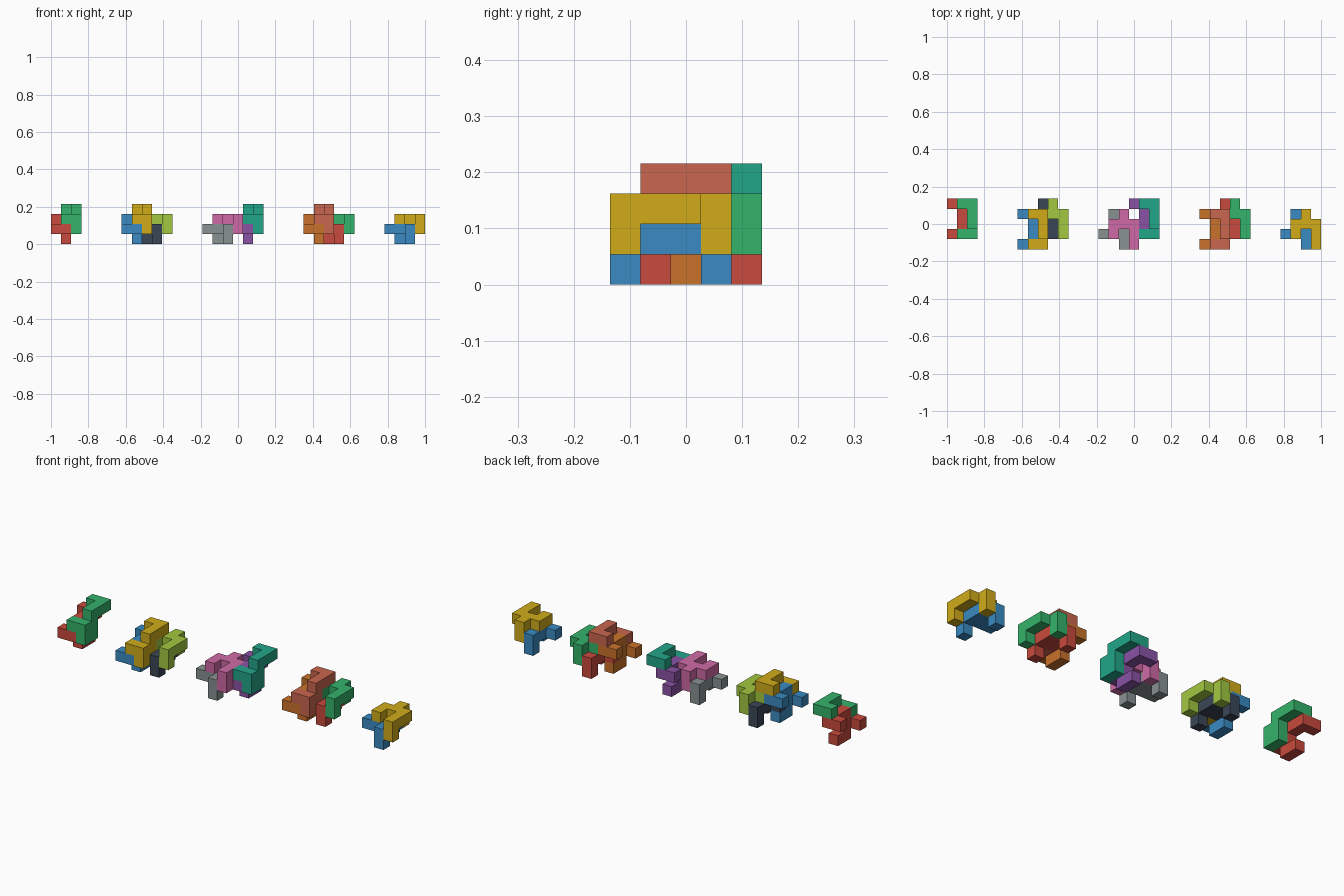
import bpy, bmesh
from mathutils import Vector

if "Cube" in bpy.data.objects:
    bpy.data.objects.remove(bpy.data.objects["Cube"])

S = 2 / 37                      # edge of one unit cube
ORIGIN = Vector((-1, -2.5 * S, 0))

# Each piece is a list of bars: first cell, last cell (inclusive)
TALL_CORE = [((1, 2, 0), (1, 3, 0)), ((1, 2, 1), (1, 2, 2)), ((0, 1, 1), (1, 1, 1)),
             ((1, 3, 2), (1, 4, 2)), ((0, 4, 2), (0, 4, 2))]
TALL_SHELL = [((2, 2, 3), (2, 4, 3)), ((1, 4, 3), (1, 4, 3)),
              ((2, 1, 1), (2, 2, 2)), ((1, 1, 2), (1, 1, 2))]
FLAT_CORE = [((0, 1, 1), (2, 1, 1)), ((2, 0, 0), (2, 0, 1)), ((1, 2, 1), (2, 2, 1)),
             ((1, 3, 0), (1, 3, 1))]
FLAT_SHELL = [((1, 2, 2), (3, 2, 2)), ((1, 1, 2), (1, 1, 2)), ((3, 0, 2), (3, 1, 2)),
              ((3, 0, 1), (3, 0, 1)), ((2, 3, 1), (2, 3, 2))]

COLORS = {
    "red": "c94a3d", "green": "34b36a", "blue": "3a8ac2", "yellow": "d1ac1a",
    "orange": "c9722a", "coral": "c9664e", "purple": "8a52a5", "teal": "22a688",
    "pink": "cf6aa6", "grey": "879191", "lime": "a2c840", "slate": "3a4656",
}


def material(name):
    mat = bpy.data.materials.get(name)
    if mat is None:
        mat = bpy.data.materials.new(name)
        rgb = [int(COLORS[name][i:i + 2], 16) / 255 for i in (0, 2, 4)]
        mat.diffuse_color = [((c + 0.055) / 1.055) ** 2.4 for c in rgb] + [1]
        mat.use_nodes = True
        mat.node_tree.nodes["Principled BSDF"].inputs["Base Color"].default_value = mat.diffuse_color
    return mat


def cells_of(bars):
    return {(x, y, z) for a, b in bars
            for x in range(a[0], b[0] + 1)
            for y in range(a[1], b[1] + 1)
            for z in range(a[2], b[2] + 1)}


def piece(name, bars, color, dx, dy):
    """Skin a set of unit cubes, keeping only the outer faces."""
    cells = cells_of(bars)
    bm = bmesh.new()
    for cell in cells:
        for axis in range(3):
            for side in (0, 1):
                near = list(cell)
                near[axis] += 2 * side - 1
                if tuple(near) in cells:
                    continue
                u, v = (axis + 1) % 3, (axis + 2) % 3
                quad = []
                for du, dv in ((0, 0), (1, 0), (1, 1), (0, 1)):
                    p = Vector(cell)
                    p[axis] += side
                    p[u] += du
                    p[v] += dv
                    quad.append(bm.verts.new((p + Vector((dx, dy, 0))) * S + ORIGIN))
                bm.faces.new(quad if side else quad[::-1])
    bmesh.ops.remove_doubles(bm, verts=bm.verts, dist=S * 0.01)
    mesh = bpy.data.meshes.new(name)
    bm.to_mesh(mesh)
    bm.free()
    mesh.materials.append(material(color))
    bpy.context.collection.objects.link(bpy.data.objects.new(name, mesh))


def tall_pair(group, core, shell, dx, dy):
    piece(group + "_tall_core", TALL_CORE, core, dx, dy)
    piece(group + "_tall_shell", TALL_SHELL, shell, dx, dy)


def flat_pair(group, core, shell, dx, dy):
    piece(group + "_flat_core", FLAT_CORE, core, dx, dy)
    piece(group + "_flat_shell", FLAT_SHELL, shell, dx, dy)


# Single pairs at both ends of the row
tall_pair("left_end", "red", "green", 0, 0)
flat_pair("right_end", "blue", "yellow", 33, 0)

# Interlocked assemblies
tall_pair("left_assembly", "blue", "yellow", 7, -1)
flat_pair("left_assembly", "slate", "lime", 8, 1)
tall_pair("middle_assembly", "purple", "teal", 18, 0)
flat_pair("middle_assembly", "grey", "pink", 15, 0)
tall_pair("right_assembly", "orange", "coral", 25, -1)
flat_pair("right_assembly", "red", "green", 26, 1)
